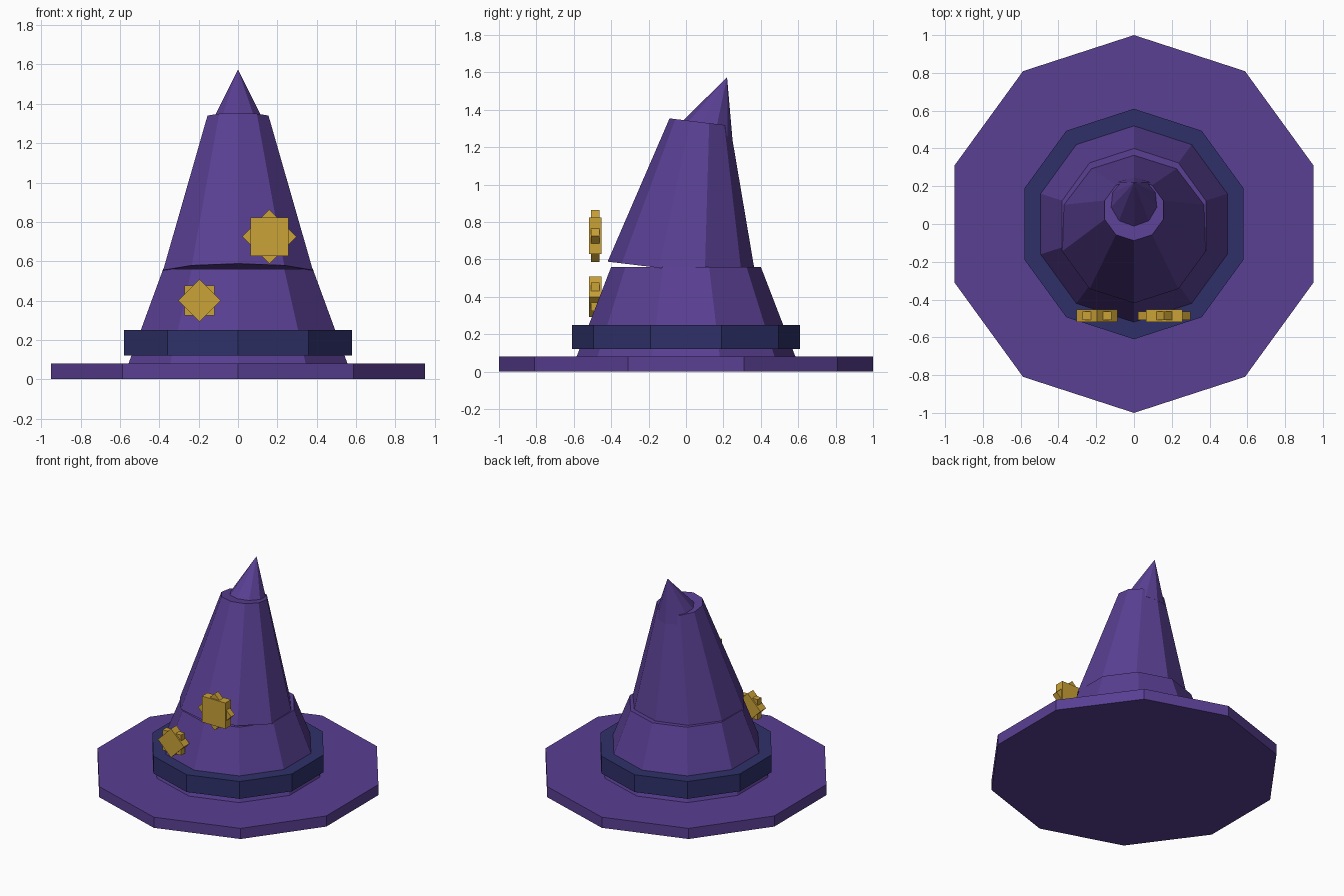
import bpy, bmesh, math
from mathutils import Matrix

if "Cube" in bpy.data.objects:
    bpy.data.objects.remove(bpy.data.objects["Cube"])


def material(name, rgb):
    m = bpy.data.materials.new(name)
    m.diffuse_color = (*rgb, 1.0)
    m.use_nodes = True
    m.node_tree.nodes["Principled BSDF"].inputs["Base Color"].default_value = m.diffuse_color
    return m


PURPLE = material("purple felt", (0.10, 0.05, 0.29))
NAVY = material("navy ribbon", (0.028, 0.03, 0.14))
GOLD = material("gold", (0.60, 0.36, 0.04))


def finish(name, bm, mat, matrix):
    me = bpy.data.meshes.new(name)
    bmesh.ops.recalc_face_normals(bm, faces=bm.faces)
    bm.to_mesh(me)
    bm.free()
    me.materials.append(mat)
    ob = bpy.data.objects.new(name, me)
    ob.matrix_world = matrix
    bpy.context.collection.objects.link(ob)
    return ob


def frustum(name, mat, r1, r2, height, center, lean=0.0):
    """Ten-sided capped cone with corners on the y axis, leaning toward the back."""
    bm = bmesh.new()
    bmesh.ops.create_cone(bm, cap_ends=True, segments=10,
                          radius1=r1, radius2=r2, depth=height)
    if r2 == 0:
        bmesh.ops.remove_doubles(bm, verts=bm.verts, dist=1e-5)
    return finish(name, bm, mat,
                  Matrix.Translation(center) @ Matrix.Rotation(-lean, 4, 'X'))


def plate(name, side, depth, center, turn):
    """Square gold plate facing the front, turned about the y axis."""
    bm = bmesh.new()
    bmesh.ops.create_cube(bm, size=1.0,
                          matrix=Matrix.Diagonal((side, depth, side, 1.0)))
    return finish(name, bm, GOLD,
                  Matrix.Translation(center) @ Matrix.Rotation(turn, 4, 'Y'))


# Brim, ribbon and lower crown
frustum("brim", PURPLE, 1.0, 1.0, 0.08, (0, 0, 0.04))
frustum("ribbon_band", NAVY, 0.61, 0.61, 0.13, (0, 0, 0.185))
frustum("lower_crown", PURPLE, 0.585, 0.40, 0.48, (0, 0, 0.32))

# Leaning upper crown and bent tip
frustum("upper_crown", PURPLE, 0.40, 0.163, 0.80, (0, 0.026, 0.937), 0.12)
frustum("bent_tip", PURPLE, 0.14, 0.0, 0.30, (0, 0.168, 1.434), 0.35)

# Each star is two crossed squares, the thicker one in front
for label, x, z, side, thick_turn in (("upper", 0.16, 0.725, 0.195, 0.0),
                                      ("lower", -0.195, 0.40, 0.153, math.pi / 4)):
    at = (x, -0.485, z)
    plate(label + "_star_front", side, 0.066, at, thick_turn)
    plate(label + "_star_cross", side, 0.044, at, thick_turn + math.pi / 4)
